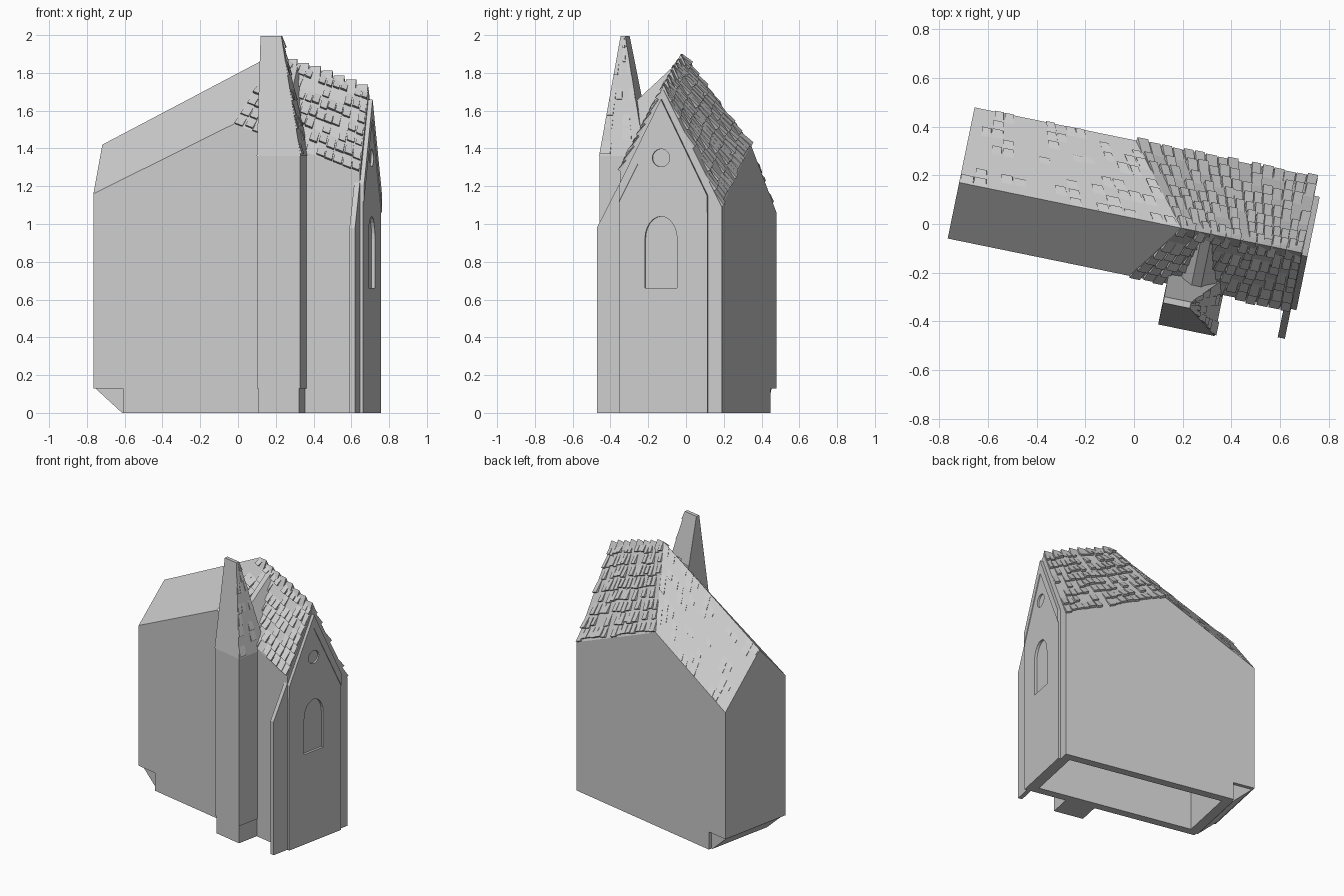
import bpy, bmesh, math, random
from mathutils import Vector, Matrix

random.seed(4)
cube = bpy.data.objects.get("Cube")
if cube:
    bpy.data.objects.remove(cube, do_unlink=True)

stone = bpy.data.materials.new("light grey stone")
stone.use_nodes = True
GREY = (0.6, 0.6, 0.6, 1)
stone.diffuse_color = GREY
stone.node_tree.nodes["Principled BSDF"].inputs["Base Color"].default_value = GREY

# The building stands turned in plan; parts use its own axes (along, across, up)
PLACE = Matrix.Translation((-0.005, 0.065, 0)) @ Matrix.Rotation(math.radians(-11.6), 4, "Z")


def make(name, verts, faces):
    mesh = bpy.data.meshes.new(name)
    mesh.from_pydata([tuple(v) for v in verts], [], faces)
    bm = bmesh.new()
    bm.from_mesh(mesh)
    bmesh.ops.recalc_face_normals(bm, faces=bm.faces)
    bm.to_mesh(mesh)
    bm.free()
    mesh.materials.append(stone)
    obj = bpy.data.objects.new(name, mesh)
    obj.matrix_world = PLACE
    bpy.context.collection.objects.link(obj)
    return obj


def loft(name, low, high):
    n = len(low)
    sides = [(i, (i + 1) % n, n + (i + 1) % n, n + i) for i in range(n)]
    return make(name, low + high, [tuple(range(n)), tuple(range(n, 2 * n))] + sides)


def across_prism(name, pts, b0, b1):
    return loft(name, [(a, b0, z) for a, z in pts], [(a, b1, z) for a, z in pts])


def end_prism(name, pts, a0, a1):
    return loft(name, [(a0, b, z) for b, z in pts], [(a1, b, z) for b, z in pts])


def rect(a0, a1, b0, b1, z):
    return [(a0, b0, z), (a1, b0, z), (a1, b1, z), (a0, b1, z)]


def cut(target, cutter):
    cutter.hide_render = True
    cutter.hide_viewport = True
    mod = target.modifiers.new("cut", "BOOLEAN")
    mod.operation = "DIFFERENCE"
    mod.solver = "EXACT"
    mod.object = cutter


# Main body with twisted roof planes and a notch under the left end
L, W, RB = 0.72, 0.275, -0.04
foot = [(-L, 0.13), (-0.56, 0.13), (-0.56, 0), (L, 0)]
front = [(a, -W, z) for a, z in foot + [(L, 1.27), (0.04, 1.53), (-L, 1.16)]]
back = [(a, W, z) for a, z in foot + [(L, 1.09), (-0.045, 1.42), (-L, 1.06)]]
ridge = [(L, RB, 1.71), (0.21, RB, 1.9), (-L, RB, 1.42)]
body = make("main_body", front + back + ridge, [
    tuple(range(7)), tuple(range(7, 14)),
    (0, 1, 8, 7), (1, 2, 9, 8), (2, 3, 10, 9),
    (3, 4, 14, 11, 10), (0, 6, 16, 13, 7),
    (4, 5, 15, 14), (5, 6, 16, 15), (11, 12, 15, 14), (12, 13, 16, 15)])
cut(body, loft("hollow_cutter", rect(-0.5, 0.66, -0.215, 0.215, -0.1),
               rect(-0.5, 0.66, -0.215, 0.215, 1.0)))

# Sloped underside inside the notch
across_prism("sloped_underside", [(-L, 0.135), (-0.55, 0.135), (-0.55, 0), (-0.57, 0)], -0.25, 0.25)

# Gabled facade plate with arched window and round opening
MID = -0.05
facade = end_prism("facade", [(-W, 0), (0.2, 0), (0.2, 1.1), (MID, 1.6), (-W, 1.17)], 0.70, 0.738)
half, sill, spring = 0.087, 0.66, 0.92
arch = [(MID + half * math.cos(math.pi * i / 12),
         spring + 0.12 * math.sin(math.pi * i / 12)) for i in range(13)]
window = [(MID - half, sill), (MID + half, sill)] + arch
cut(facade, end_prism("window_cutter", window, 0.715, 0.8))
circle = [(MID + 0.047 * math.cos(t * math.pi / 12),
           1.35 + 0.047 * math.sin(t * math.pi / 12)) for t in range(24)]
cut(facade, end_prism("round_opening_cutter", circle, 0.725, 0.8))

# Raised rakes along the gable
for name, b, z in (("front_rake", -W, 1.21), ("back_rake", 0.2, 1.15)):
    end_prism(name, [(MID, 1.66), (b, z), (b, z - 0.09), (MID, 1.56)], 0.70, 0.743)

# Thin buttress fin at the front corner
end_prism("buttress_fin", [(-0.4, 0), (-W + 0.01, 0), (-W + 0.01, 1.24), (-0.4, 0.98)], 0.69, 0.72)

# Side tower with slightly inset plinth and leaning spire
loft("tower_plinth", rect(0.205, 0.425, -0.438, -0.26, 0), rect(0.205, 0.425, -0.438, -0.26, 0.13))
loft("tower", rect(0.198, 0.432, -0.444, -0.26, 0.13), rect(0.198, 0.432, -0.444, -0.22, 1.36))
spire_low = rect(0.198, 0.435, -0.447, -0.2, 1.36)
spire_high = rect(0.2, 0.312, -0.356, -0.33, 1.995)
loft("spire", spire_low, spire_high)

# Small saddle roof joining spire and main roof
loft("saddle_roof",
     [(0.25, -0.3, 1.48), (0.30, -0.3, 1.62), (0.34, -0.3, 1.62), (0.40, -0.3, 1.48)],
     [(0.25, -0.07, 1.6), (0.30, -0.07, 1.83), (0.34, -0.07, 1.83), (0.40, -0.07, 1.6)])


def shingles(name, corners, rows, cols, chance, lift):
    # Corners: eave start, eave end, ridge end, ridge start
    p0, p1, p2, p3 = [Vector(c) for c in corners]
    normal = (p1 - p0).cross(p3 - p0).normalized()
    if normal.z < 0:
        normal.negate()

    def at(u, v):
        return p0.lerp(p1, u).lerp(p3.lerp(p2, u), v)

    verts, faces = [], []
    for r in range(rows):
        for c in range(cols):
            if random.random() > chance:
                continue
            u0 = (c + random.uniform(0, 0.15)) / cols
            u1 = (c + random.uniform(0.85, 1)) / cols
            v0 = (r + random.uniform(0, 0.25)) / rows
            v1 = min((r + 1.1) / rows, 1)
            up = normal * lift * random.uniform(0.6, 1.2)
            k = len(verts)
            low = [at(u0, v0), at(u1, v0), at(u1, v1), at(u0, v1)]
            verts += low + [low[0] + up, low[1] + up]
            faces += [[k + i for i in f] for f in
                      ((0, 1, 2, 3), (0, 1, 5, 4), (4, 5, 2, 3), (0, 4, 3), (1, 2, 5))]
    make(name, verts, faces)


# Worn shingles: dense on the right part of the roof, sparse elsewhere
shingles("front_shingles", [front[5], front[4], ridge[0], ridge[1]], 7, 14, 0.85, 0.018)
shingles("back_shingles", [back[5], back[4], ridge[0], ridge[1]], 8, 16, 0.85, 0.018)
shingles("sparse_back_shingles", [back[6], back[5], ridge[1], ridge[2]], 9, 16, 0.3, 0.008)
shingles("spire_side_shingles", [spire_low[1], spire_low[2], spire_high[2], spire_high[1]], 9, 4, 0.35, 0.008)

# Broken ridge caps on the right part of the roof
start, end = Vector(ridge[1]), Vector(ridge[0])
for i in range(8):
    a, _, z = start.lerp(end, (i + 0.5) / 8)
    top = z + random.uniform(0, 0.025)
    end_prism("ridge_cap", [(RB - 0.03, z - 0.05), (RB, top), (RB + 0.03, z - 0.05)], a - 0.028, a + 0.028)
